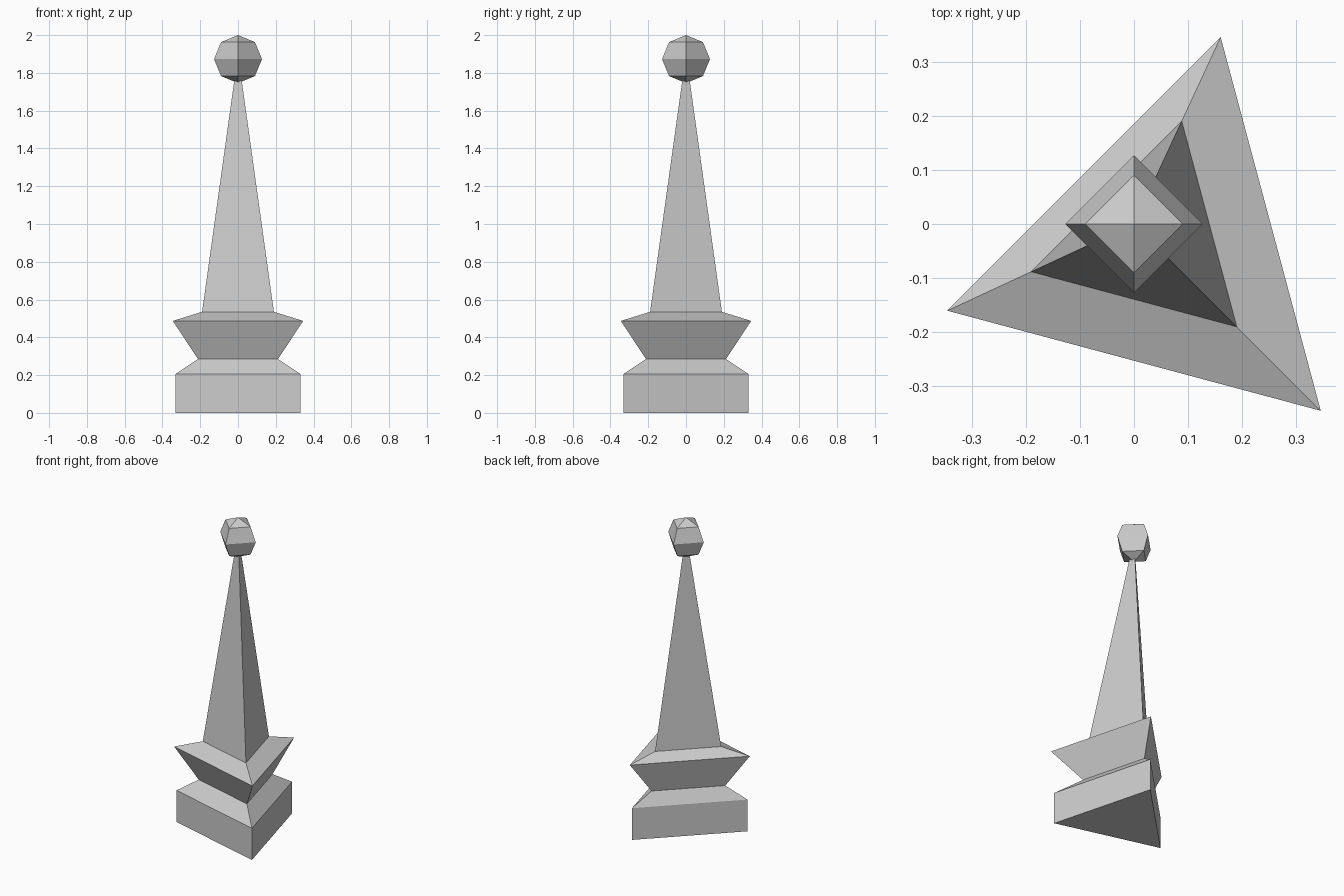
import bpy, bmesh, math

if "Cube" in bpy.data.objects:
    bpy.data.objects.remove(bpy.data.objects["Cube"])

stone = bpy.data.materials.new("grey_stone")
stone.diffuse_color = (0.6, 0.6, 0.6, 1)
stone.use_nodes = True
stone.node_tree.nodes["Principled BSDF"].inputs["Base Color"].default_value = stone.diffuse_color


def finish(name, bm):
    bmesh.ops.recalc_face_normals(bm, faces=bm.faces)
    mesh = bpy.data.meshes.new(name)
    bm.to_mesh(mesh)
    bm.free()
    mesh.materials.append(stone)
    obj = bpy.data.objects.new(name, mesh)
    bpy.context.collection.objects.link(obj)
    return obj


def triangle(half):
    """Equilateral triangle whose bounding box is centred, half = half width."""
    radius = 2 * half / (math.cos(math.radians(45)) + math.cos(math.radians(15)))
    off = half - radius * math.cos(math.radians(45))
    return [(off + radius * math.cos(math.radians(a)),
             -off + radius * math.sin(math.radians(a))) for a in (-45, 75, 195)]


def loft(name, profile):
    bm = bmesh.new()
    rings = [[bm.verts.new((x, y, z)) for x, y in triangle(h)] for h, z in profile]
    for low, high in zip(rings, rings[1:]):
        for i in range(3):
            j = (i + 1) % 3
            bm.faces.new((low[i], low[j], high[j], high[i]))
    bm.faces.new(rings[0][::-1])
    bm.faces.new(rings[-1])
    return finish(name, bm)


# Three-sided plinth, waist, flared collar and tapering spire: (half width, height)
loft("pedestal_and_spire", [(0.332, 0), (0.332, 0.205), (0.212, 0.285),
                            (0.345, 0.487), (0.19, 0.535), (0.019, 1.765)])

# Four-sided ball on the tip
bm = bmesh.new()
bmesh.ops.create_uvsphere(bm, u_segments=4, v_segments=4, radius=0.127)
ball = finish("ball_finial", bm)
ball.location = (0, 0, 1.873)
